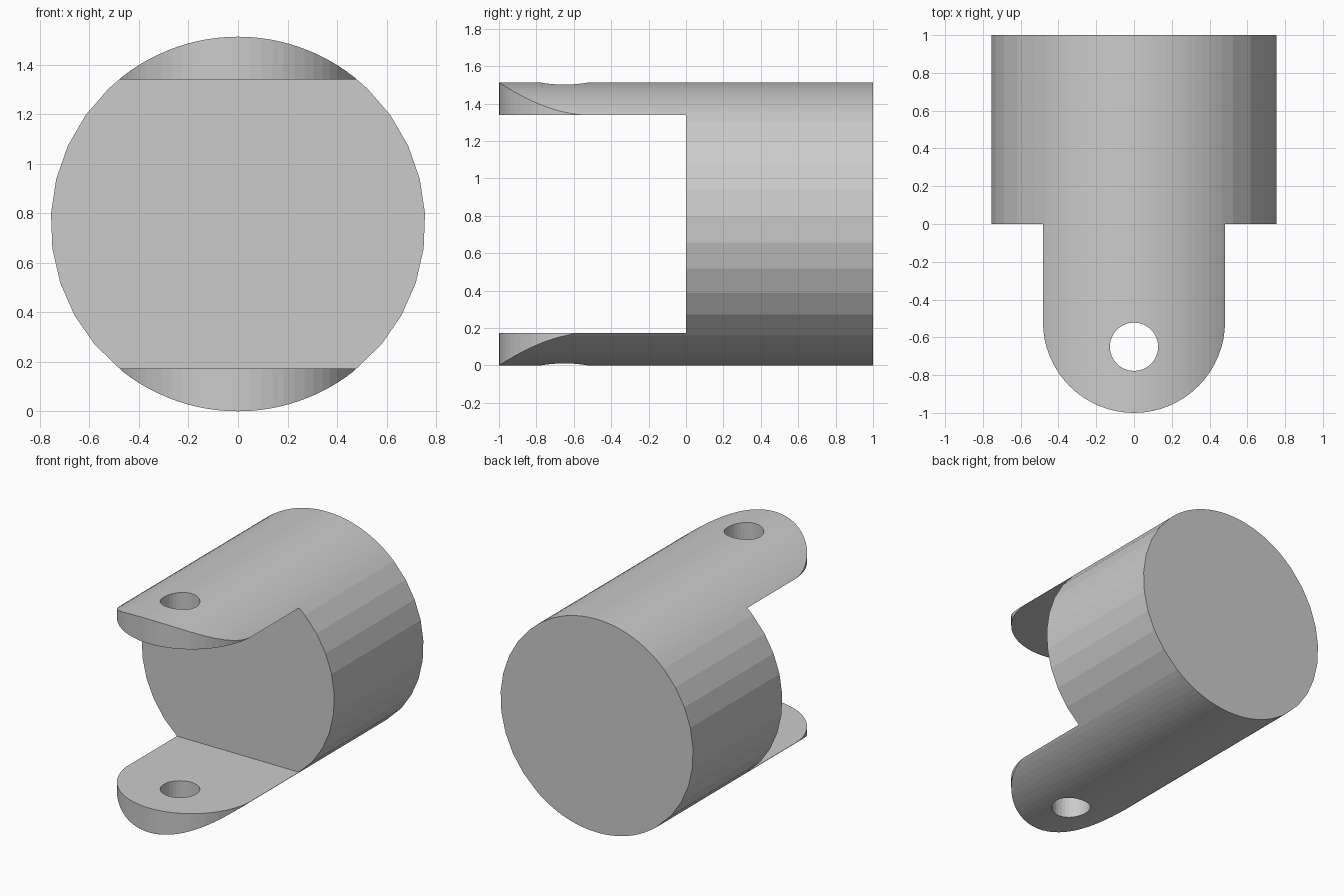
import bpy, bmesh
from math import sin, cos, pi, radians

if "Cube" in bpy.data.objects:
    bpy.data.objects.remove(bpy.data.objects["Cube"])

R = 0.7565                 # body radius, also height of its axis
HALF_SLOT = 0.583          # half height of the gap between the ears
EAR_R = 0.482              # half width and tip radius of the ears


def prism(name, outline, vec):
    """Closed solid made by extruding a planar outline along vec."""
    bm = bmesh.new()
    face = bm.faces.new([bm.verts.new(p) for p in outline])
    ext = bmesh.ops.extrude_face_region(bm, geom=[face], use_keep_orig=True)
    moved = [g for g in ext["geom"] if isinstance(g, bmesh.types.BMVert)]
    bmesh.ops.translate(bm, verts=moved, vec=vec)
    bmesh.ops.recalc_face_normals(bm, faces=bm.faces)
    mesh = bpy.data.meshes.new(name)
    bm.to_mesh(mesh)
    bm.free()
    obj = bpy.data.objects.new(name, mesh)
    bpy.context.collection.objects.link(obj)
    return obj


def cut(target, cutter):
    """Subtract cutter, apply, and remove it."""
    mod = target.modifiers.new("cut", 'BOOLEAN')
    mod.operation = 'DIFFERENCE'
    mod.solver = 'EXACT'
    mod.object = cutter
    bpy.context.view_layer.objects.active = target
    bpy.ops.object.modifier_apply(modifier=mod.name)
    bpy.data.objects.remove(cutter)


# Body section: coarse facets at the sides, fine arcs over the ears
side = [-50.6 + 10.75 * k for k in range(1, 10)]
ear = [52 + 76 * k / 24 for k in range(25)]
angles = side + ear + [180 - a for a in reversed(side)] + [a + 180 for a in ear]
section = [(R * cos(radians(a)), -1.1, R + R * sin(radians(a))) for a in angles]
clevis = prism("clevis", section, (0, 2.1, 0))

# Slot between the two ears
w = 1.0
slot = [(-w, -1.3, R - HALF_SLOT), (w, -1.3, R - HALF_SLOT),
        (w, -1.3, R + HALF_SLOT), (-w, -1.3, R + HALF_SLOT)]
cut(clevis, prism("slot_cutter", slot, (0, 1.3, 0)))

# Rounded ear tips
cy = -1 + EAR_R
tip = [(EAR_R * cos(pi + pi * k / 32), cy + EAR_R * sin(pi + pi * k / 32), -0.2)
       for k in range(33)]
tip += [(w, cy, -0.2), (w, -1.3, -0.2), (-w, -1.3, -0.2), (-w, cy, -0.2)]
cut(clevis, prism("tip_cutter", tip, (0, 0, 2)))

# Pin hole through both ears
hole = [(0.128 * cos(2 * pi * k / 32), -0.65 + 0.128 * sin(2 * pi * k / 32), -0.2)
        for k in range(32)]
cut(clevis, prism("hole_cutter", hole, (0, 0, 2)))
